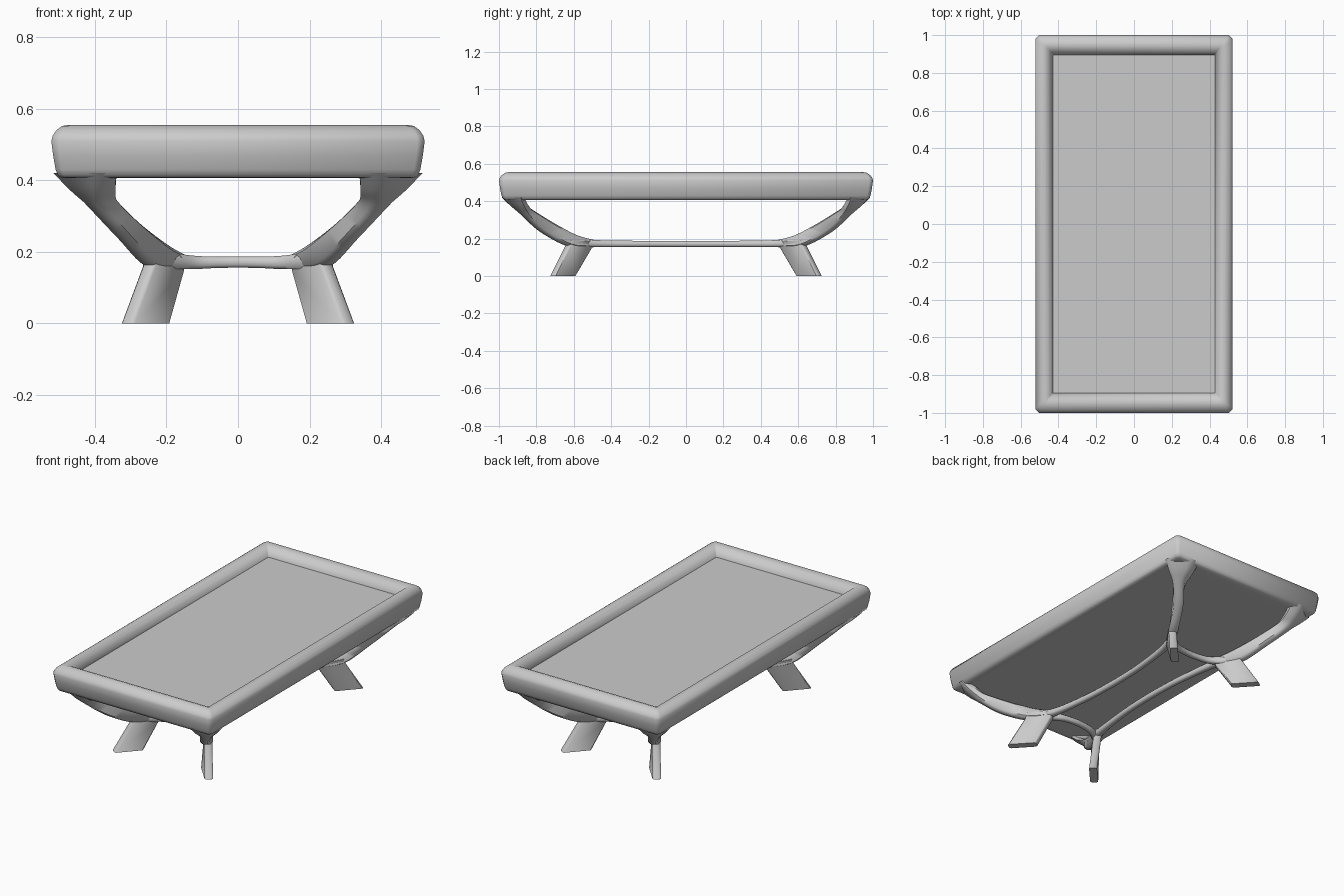
import bpy, bmesh, math
from mathutils import Vector

if "Cube" in bpy.data.objects:
    bpy.data.objects.remove(bpy.data.objects["Cube"])


def finish(bm, name, angle=50, mirror=None):
    bmesh.ops.recalc_face_normals(bm, faces=bm.faces)
    me = bpy.data.meshes.new(name)
    bm.to_mesh(me)
    bm.free()
    ob = bpy.data.objects.new(name, me)
    bpy.context.collection.objects.link(ob)
    bpy.ops.object.select_all(action='DESELECT')
    ob.select_set(True)
    bpy.context.view_layer.objects.active = ob
    bpy.ops.object.shade_smooth_by_angle(angle=math.radians(angle))
    if mirror:
        m = ob.modifiers.new("Mirror", 'MIRROR')
        m.use_axis = mirror
        m.merge_threshold = 0.0005
    return ob


def skin(bm, rings, closed=False):
    n = len(rings[0])
    vs = [[bm.verts.new(p) for p in r] for r in rings]
    pairs = list(zip(vs, vs[1:])) + ([(vs[-1], vs[0])] if closed else [])
    for a, b in pairs:
        for i in range(n):
            j = (i + 1) % n
            bm.faces.new((a[i], a[j], b[j], b[i]))
    return vs


def spline(keys, steps):
    # Catmull-Rom interpolation of flat tuples
    if steps == 1:
        return keys
    out = []
    for i in range(len(keys) - 1):
        p0, p1, p2 = keys[max(i - 1, 0)], keys[i], keys[i + 1]
        p3 = keys[min(i + 2, len(keys) - 1)]
        for s in range(steps):
            t = s / steps
            out.append([0.5 * (2*b + (c - a)*t + (2*a - 5*b + 4*c - d)*t*t
                               + (3*b - a - 3*c + d)*t**3)
                        for a, b, c, d in zip(p0, p1, p2, p3)])
    return out + [keys[-1]]


def loft(name, keys, side, mirror, steps=6, ch=0.5, cap_end=True):
    # each key: outer xyz, inner xyz, width; chamfered box section
    side = Vector(side).normalized()
    rings = []
    for k in spline(keys, steps):
        o, i, w = Vector(k[:3]), Vector(k[3:6]), k[6]
        c, h = (o + i) / 2, (o - i) / 2
        cut = ch * min(w / 2, h.length)
        f, g = 1 - cut / h.length, 1 - cut / (w / 2)
        pts = [(1, g), (f, 1), (-f, 1), (-1, g), (-1, -g), (-f, -1), (f, -1), (1, -g)]
        rings.append([c + h * a + side * (w / 2 * b) for a, b in pts])
    bm = bmesh.new()
    vs = skin(bm, rings)
    bm.faces.new(vs[0])
    if cap_end:
        bm.faces.new(vs[-1])
    return finish(bm, name, 50, mirror)


# rounded rim: (inset from outer edge, height) swept round the rectangle
profile = [(0.0, .51), (.005, .47), (.012, .43), (.018, .415), (.026, .408),
           (.05, .406), (.097, .406), (.096, .46), (.093, .50), (.085, .527),
           (.066, .548), (.048, .555), (.03, .552), (.014, .54), (.004, .525)]
rings = []
for sx, sy, flip in [(1, 1, 0), (-1, 1, 1), (-1, -1, 0), (1, -1, 1)]:
    ends = [[], []]
    for d, z in profile:
        x, y, c = .522 - d, 1.0 - d * 1.12, .02 * (1 - d / .105)
        ends[0].append((sx * x, sy * (y - c), z))
        ends[1].append((sx * (x - c), sy * y, z))
    rings += ends[::-1] if flip else ends
bm = bmesh.new()
skin(bm, rings, closed=True)
finish(bm, "top_rim")

# inset table panel, its underside flush with the rim
bm = bmesh.new()
bmesh.ops.create_cube(bm, size=1)
for v in bm.verts:
    v.co = (v.co.x * .862, v.co.y * 1.795, .453 + v.co.z * .094)
finish(bm, "table_panel", 30)

BOTH = (True, True, False)
DIAG = (.8, -.6, 0)

# curved corner ribs, from rim down to the lower frame
loft("corner_rib", [
    (.465, .945, .42, .39, .905, .42, .17),
    (.437, .91, .37, .372, .86, .37, .115),
    (.40, .865, .32, .347, .805, .338, .066),
    (.325, .775, .238, .28, .70, .275, .054),
    (.25, .635, .162, .205, .59, .218, .054),
    (.175, .53, .155, .155, .49, .191, .045)], DIAG, BOTH)

# splayed blade feet
loft("leg", [
    (.25, .63, .19, .16, .50, .185, .045),
    (.252, .637, .16, .165, .515, .145, .045),
    (.312, .717, 0, .205, .60, 0, .045)], DIAG, BOTH, steps=1, ch=.35)

# lower frame bars, bowed inward
loft("long_stretcher", [
    (.185, .56, .155, .185, .56, .196, .055),
    (.155, .42, .155, .155, .42, .19, .038),
    (.13, .2, .156, .13, .2, .188, .034),
    (.123, 0, .156, .123, 0, .188, .034)], (1, 0, 0), BOTH, cap_end=False)
loft("cross_stretcher", [
    (.19, .56, .152, .19, .56, .198, .055),
    (.12, .515, .152, .12, .515, .189, .038),
    (.06, .50, .155, .06, .50, .187, .034),
    (0, .495, .156, 0, .495, .187, .034)], (0, 1, 0), BOTH, cap_end=False)
